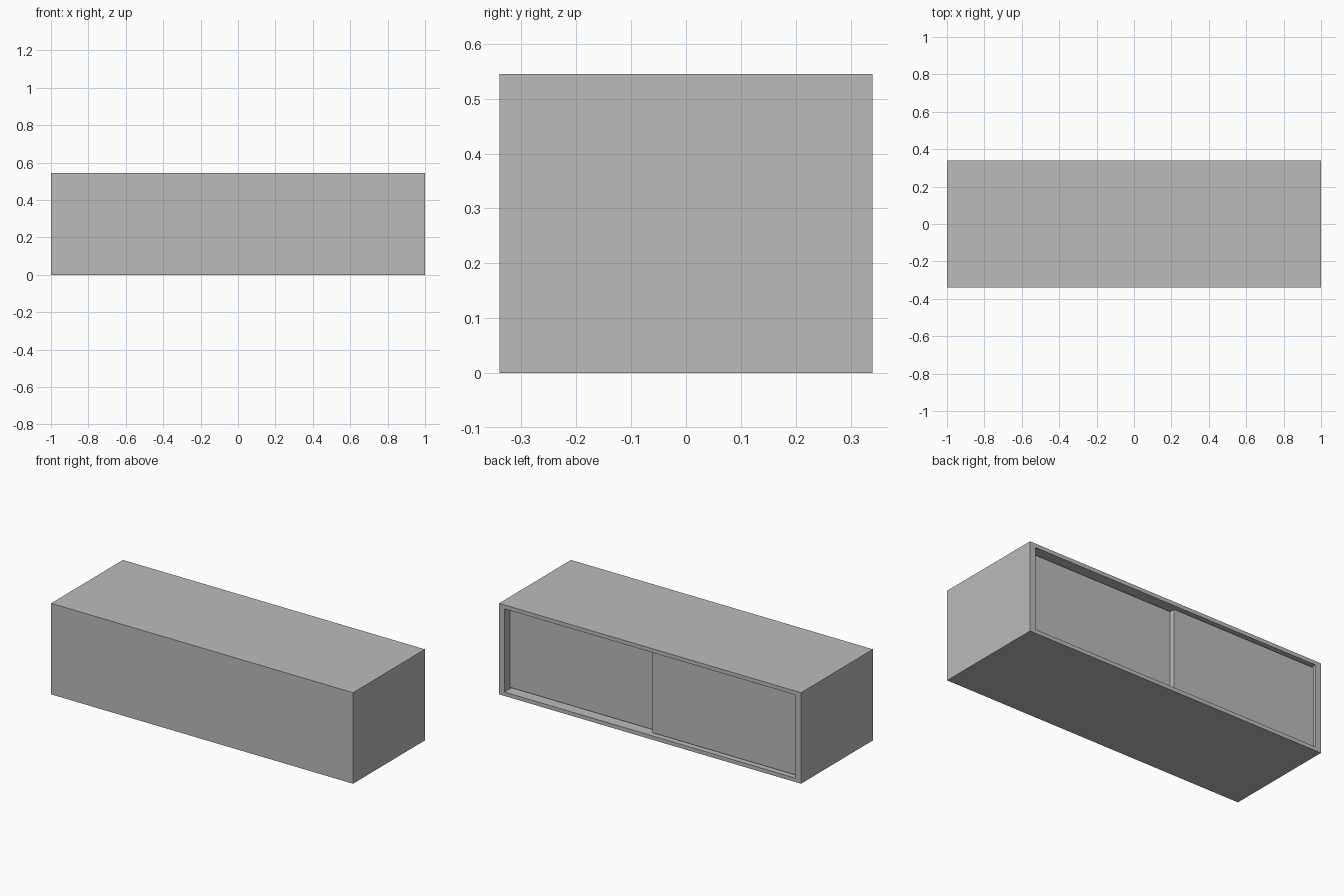
import bpy, bmesh
from mathutils import Vector, Matrix

cube = bpy.data.objects.get("Cube")
if cube:
    bpy.data.objects.remove(cube, do_unlink=True)

WIDTH, DEPTH, HEIGHT = 2.0, 0.68, 0.545
SIDE, RIM = 0.036, 0.033          # wall thickness at the ends, and at top and bottom
BACK = DEPTH / 2

grey = bpy.data.materials.new("plain_grey")
grey.use_nodes = True
colour = (0.5, 0.5, 0.5, 1)
grey.diffuse_color = colour
grey.node_tree.nodes["Principled BSDF"].inputs["Base Color"].default_value = colour


def add_box(bm, low, high):
    low, high = Vector(low), Vector(high)
    matrix = Matrix.Translation((low + high) / 2) @ Matrix.Diagonal((*(high - low), 1))
    bmesh.ops.create_cube(bm, size=1, matrix=matrix)


def finish(name, bm):
    bmesh.ops.recalc_face_normals(bm, faces=bm.faces)
    mesh = bpy.data.meshes.new(name)
    bm.to_mesh(mesh)
    bm.free()
    mesh.materials.append(grey)
    obj = bpy.data.objects.new(name, mesh)
    bpy.context.collection.objects.link(obj)
    return obj


# Carcass: a solid block whose open face is inset, then pushed in to hollow it
bm = bmesh.new()
add_box(bm, (-WIDTH / 2, -BACK, 0), (WIDTH / 2, BACK, HEIGHT))
opening = max(bm.faces, key=lambda f: f.calc_center_median().y)
bmesh.ops.inset_individual(bm, faces=[opening], thickness=RIM)
for v in opening.verts:
    v.co.x = (WIDTH / 2 - SIDE) * (1 if v.co.x > 0 else -1)
inner = bmesh.ops.extrude_discrete_faces(bm, faces=[opening])["faces"][0]
bmesh.ops.translate(bm, verts=inner.verts, vec=(0, SIDE - DEPTH, 0))
finish("cabinet_carcass", bm)


# Two sliding doors on staggered tracks, overlapping at the middle
def add_door(name, x_low, x_high, recess):
    bm = bmesh.new()
    add_box(bm, (x_low, BACK - recess - 0.033, RIM),
            (x_high, BACK - recess, HEIGHT - RIM))
    finish(name, bm)


END = WIDTH / 2 - SIDE
add_door("outer_sliding_door", -END, -0.005, 0.017)
add_door("inner_sliding_door", -0.04, END, 0.05)
